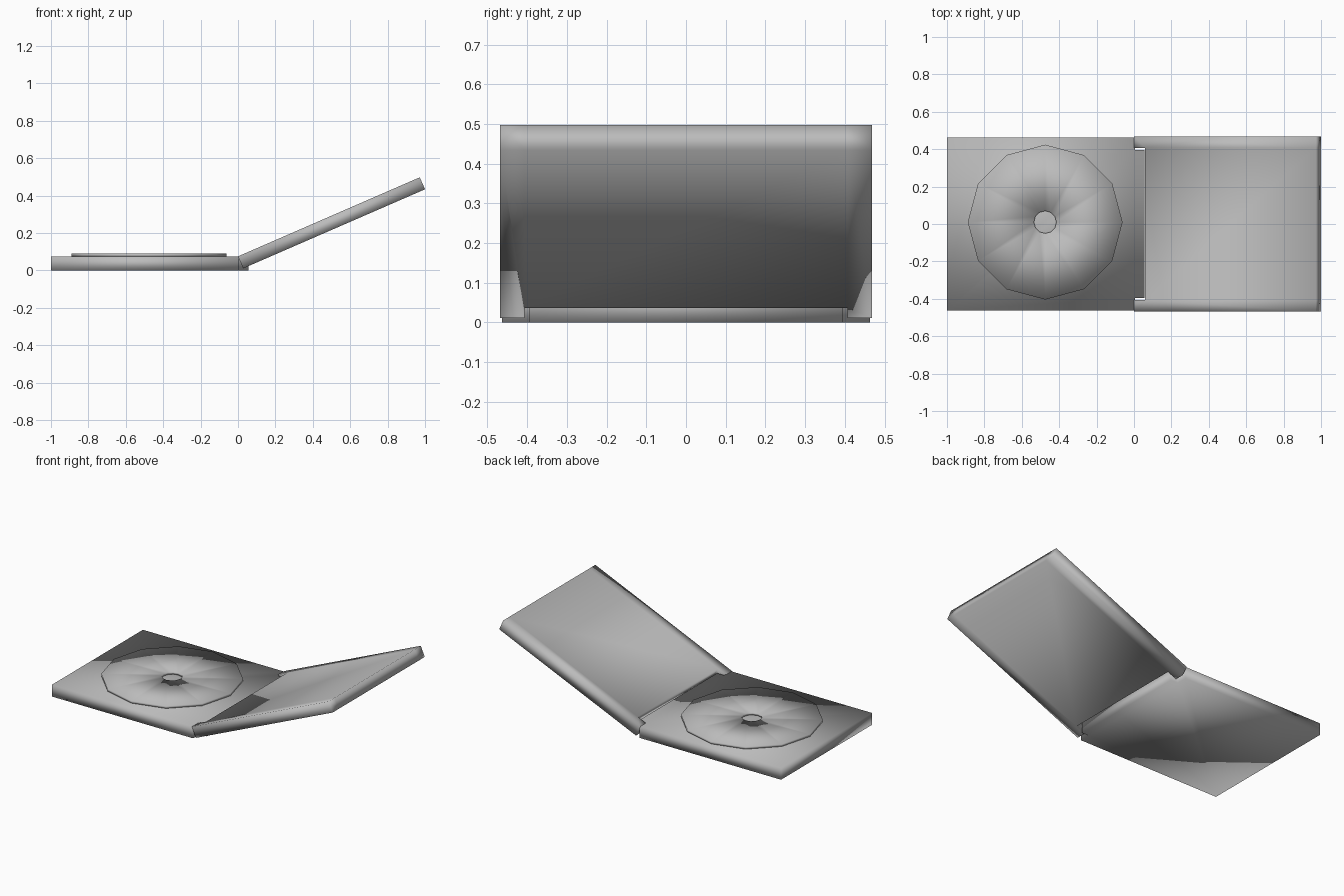
import bpy
import bmesh
from math import radians, cos, sin, tau
from mathutils import Matrix, Vector

cube = bpy.data.objects.get("Cube")
if cube:
    bpy.data.objects.remove(cube, do_unlink=True)

GREY = (0.5, 0.5, 0.5, 1.0)
plastic = bpy.data.materials.new("light_grey_plastic")
plastic.use_nodes = True
plastic.diffuse_color = GREY
plastic.node_tree.nodes["Principled BSDF"].inputs["Base Color"].default_value = GREY


def add_object(name, bm):
    """Turn a bmesh into a smooth shaded grey object."""
    bmesh.ops.recalc_face_normals(bm, faces=bm.faces)
    for face in bm.faces:
        face.smooth = True
    mesh = bpy.data.meshes.new(name)
    bm.to_mesh(mesh)
    bm.free()
    mesh.materials.append(plastic)
    obj = bpy.data.objects.new(name, mesh)
    bpy.context.scene.collection.objects.link(obj)
    return obj


def slab(half_outline, thickness):
    """Mirror a half outline across y = 0 and give it thickness downwards."""
    outline = half_outline + [(x, -y) for x, y in reversed(half_outline)]
    bm = bmesh.new()
    top = bm.faces.new([bm.verts.new((x, y, 0)) for x, y in outline])
    result = bmesh.ops.extrude_face_region(bm, geom=[top], use_keep_orig=True)
    moved = [v for v in result["geom"] if isinstance(v, bmesh.types.BMVert)]
    bmesh.ops.translate(bm, verts=moved, vec=(0, 0, -thickness))
    return bm


# Base tray: full width slab with a narrower tongue between the hinge arms
BASE_TOP = 0.075
base = slab([(-1, 0.463), (0.005, 0.463), (0.005, 0.395), (0.055, 0.395)], BASE_TOP)
bmesh.ops.translate(base, verts=base.verts, vec=(0, 0, BASE_TOP))
add_object("base_tray", base)

# Opened lid: tilted slab whose two side bands run on as hinge arms
LID_LENGTH, LID_THICKNESS, ARM_INNER = 1.06, 0.07, 0.407
lid = slab([(LID_LENGTH, 0.468), (0, 0.468), (0, ARM_INNER), (0.065, ARM_INNER)],
           LID_THICKNESS)
for side in (-1, 1):
    bmesh.ops.bisect_plane(lid, geom=lid.verts[:] + lid.edges[:] + lid.faces[:],
                           plane_co=(0, side * ARM_INNER, 0), plane_no=(0, 1, 0),
                           dist=1e-4)
tilt = Matrix.Translation((0, 0, BASE_TOP)) @ Matrix.Rotation(radians(-23.5), 4, 'Y')
bmesh.ops.transform(lid, matrix=tilt, verts=lid.verts)
add_object("open_lid", lid)

# Disc: twelve sided ring lying on the tray
SIDES = 12
section = [(0.06, 0.09), (0.414, 0.09), (0.414, 0.074), (0.06, 0.074)]
centre = Vector((-0.475, 0.01, 0))
disc = bmesh.new()
rings = []
for i in range(SIDES):
    a = tau * i / SIDES
    rings.append([disc.verts.new(centre + Vector((r * cos(a), r * sin(a), z)))
                  for r, z in section])
for i in range(SIDES):
    here, there = rings[i], rings[(i + 1) % SIDES]
    for j in range(len(section)):
        k = (j + 1) % len(section)
        disc.faces.new((here[j], here[k], there[k], there[j]))
add_object("disc", disc)
